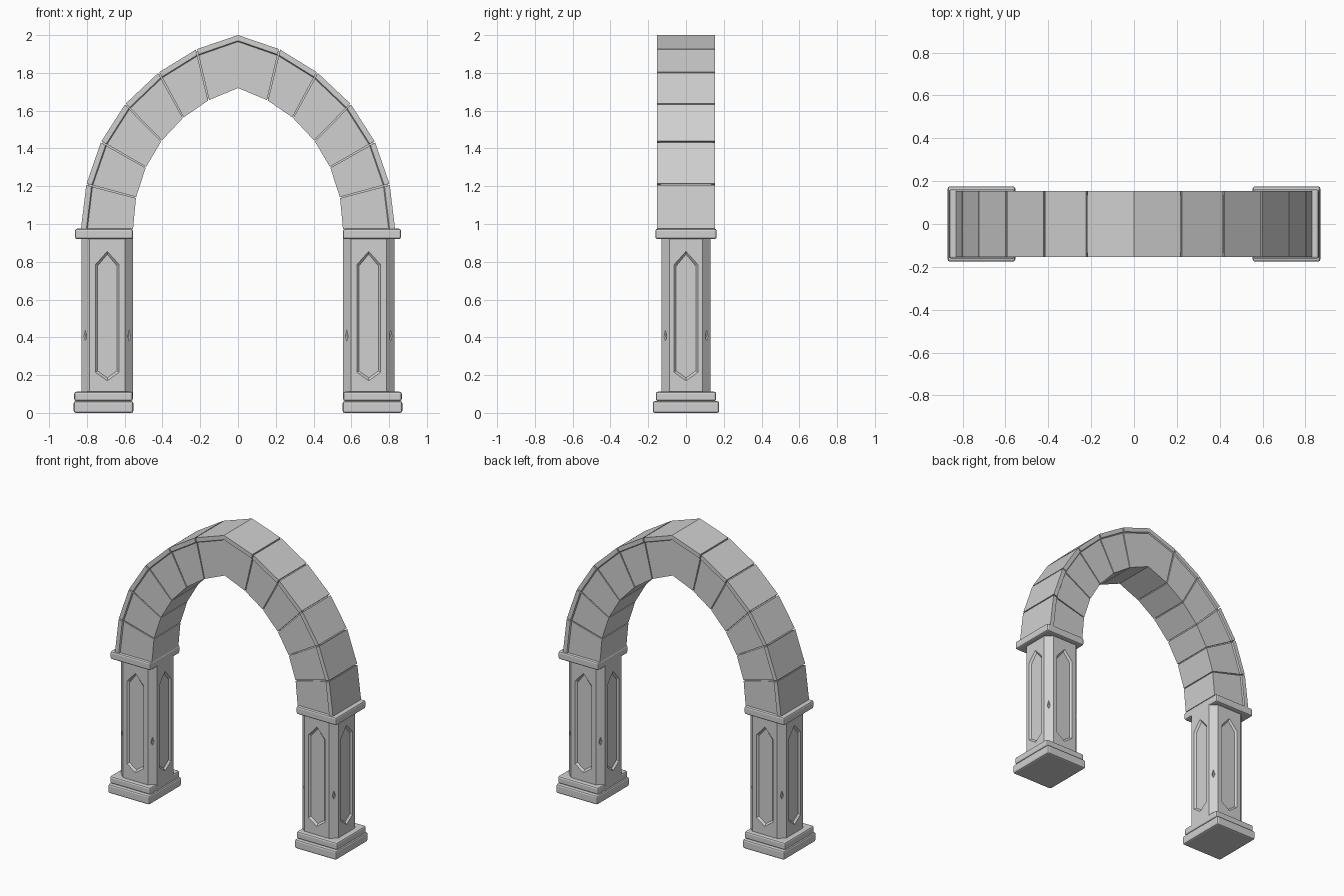
import bpy, bmesh
from mathutils import Vector

cube = bpy.data.objects.get("Cube")
if cube:
    bpy.data.objects.remove(cube, do_unlink=True)

stone = bpy.data.materials.new("light grey stone")
stone.use_nodes = True
stone.diffuse_color = (0.63, 0.63, 0.63, 1)
stone.node_tree.nodes["Principled BSDF"].inputs["Base Color"].default_value = stone.diffuse_color

LEG_X = 0.692
UP = Vector((0, 0, 1))


def finish(name, bm, fix_normals=True):
    if fix_normals:
        bmesh.ops.recalc_face_normals(bm, faces=bm.faces)
    mesh = bpy.data.meshes.new(name)
    bm.to_mesh(mesh)
    bm.free()
    mesh.materials.append(stone)
    obj = bpy.data.objects.new(name, mesh)
    bpy.context.collection.objects.link(obj)
    return obj


def slab(name, x0, x1, half_y, z0, z1):
    """Rounded-edge plinth or capital."""
    bm = bmesh.new()
    bmesh.ops.create_cube(bm, size=1)
    for v in bm.verts:
        v.co = ((x0 + x1) / 2 + v.co.x * (x1 - x0), v.co.y * 2 * half_y,
                (z0 + z1) / 2 + v.co.z * (z1 - z0))
    bevel = finish(name, bm).modifiers.new("bevel", 'BEVEL')
    bevel.width = 0.011
    bevel.segments = 2


def panel_side(bm, a, b, z0, z1, half, heights, depth, slope):
    """Wall from a to b with a sunk panel pointed at top and bottom."""
    mid, u = (a + b) / 2, (b - a).normalized()
    inward = -u.cross(UP)

    def ring(hw, shrink, sink):
        tip0, low, high, tip1 = heights
        pts = ((0, tip0 + shrink), (hw, low + shrink / 2), (hw, high - shrink / 2),
               (0, tip1 - shrink), (-hw, high - shrink / 2), (-hw, low + shrink / 2))
        return [bm.verts.new(mid + u * x + UP * z + inward * sink) for x, z in pts]

    o = ring(half, 0, 0)
    i = ring(half - slope, slope * 1.4, depth)
    bl, bmid, br, tl, tmid, tr = [bm.verts.new(p + UP * z) for z in (z0, z1) for p in (a, mid, b)]
    bm.faces.new((bl, bmid, o[0], o[5], o[4], o[3], tmid, tl))
    bm.faces.new((bmid, br, tr, tmid, o[3], o[2], o[1], o[0]))
    for k in range(6):
        n = (k + 1) % 6
        bm.faces.new((o[k], o[n], i[n], i[k]))
    bm.faces.new(i)


def shaft(name, cx):
    """Square column with cut corners, four panels and small corner chips."""
    hx, hy, c = 0.137, 0.13, 0.042
    outline = [Vector((cx + x, y, 0)) for x, y in (
        (c - hx, -hy), (hx - c, -hy), (hx, c - hy), (hx, hy - c),
        (hx - c, hy), (c - hx, hy), (-hx, hy - c), (-hx, c - hy))]
    bm = bmesh.new()
    for k in range(8):
        a, b = outline[k], outline[(k + 1) % 8]
        if k % 2 == 0:
            panel_side(bm, a, b, 0.1, 0.93, 0.063, (0.17, 0.215, 0.785, 0.855), 0.012, 0.011)
        else:
            panel_side(bm, a, b, 0.1, 0.93, 0.009, (0.38, 0.4, 0.41, 0.44), 0.006, 0.005)
    bmesh.ops.remove_doubles(bm, verts=bm.verts, dist=0.0001)
    finish(name, bm, False)


def sweep(name, stations, profile, side=1):
    """Skin a cross-section over (inner, outer) point pairs."""
    bm = bmesh.new()
    rings = []
    for inner, outer in stations:
        ring = []
        for t, y in profile:
            p = inner.lerp(outer, t)
            ring.append(bm.verts.new((p.x * side, y, p.y)))
        rings.append(ring)
    n = len(profile)
    for r, s in zip(rings, rings[1:]):
        for k in range(n):
            bm.faces.new((r[k], r[(k + 1) % n], s[(k + 1) % n], s[k]))
    bm.faces.new(rings[0])
    bm.faces.new(rings[-1])
    finish(name, bm)


def pull(station, toward, amount=0.018):
    return tuple(p.lerp(q, amount) for p, q in zip(station, toward))


# Arch stations from crown to springing
outer = ((0, 2), (0.22, 1.925), (0.42, 1.802), (0.597, 1.635), (0.725, 1.435), (0.803, 1.21), (0.832, 0.97))
inner = ((0, 1.72), (0.156, 1.655), (0.29, 1.563), (0.405, 1.44), (0.488, 1.3), (0.54, 1.14), (0.556, 0.97))
half_arch = [(Vector(i), Vector(o)) for i, o in zip(inner, outer)]


def flip(station):
    return tuple(Vector((-p.x, p.y)) for p in station)


# Raised rim along the outer edge of each stone
front = [(0, -0.144), (0.875, -0.144), (0.895, -0.153), (1, -0.153)]
stone_profile = front + [(t, -y) for t, y in reversed(front)]
core_profile = [(0.03, -0.136), (0.965, -0.136), (0.965, 0.136), (0.03, 0.136)]

crown, shoulder = half_arch[0], half_arch[1]
end = pull(shoulder, crown)
sweep("keystone", [flip(end), crown, end], stone_profile)
sweep("arch_core", [flip(s) for s in reversed(half_arch[1:])] + half_arch, core_profile)

for label, side in (("left", 1), ("right", -1)):
    for k in range(1, 6):
        a, b = half_arch[k], half_arch[k + 1]
        sweep(f"{label}_arch_stone_{k}", [pull(a, b), pull(b, a)], stone_profile, side)
    shaft(f"{label}_column", LEG_X * side)
    # Plinth, base moulding and capital
    for part, x0, x1, hy, z0, z1 in (
            ("plinth", 0.554, 0.87, 0.176, 0, 0.062),
            ("base_moulding", 0.557, 0.867, 0.16, 0.062, 0.112),
            ("capital", 0.556, 0.863, 0.162, 0.92, 0.975)):
        xs = sorted((x0 * side, x1 * side))
        slab(f"{label}_{part}", xs[0], xs[1], hy, z0, z1)
